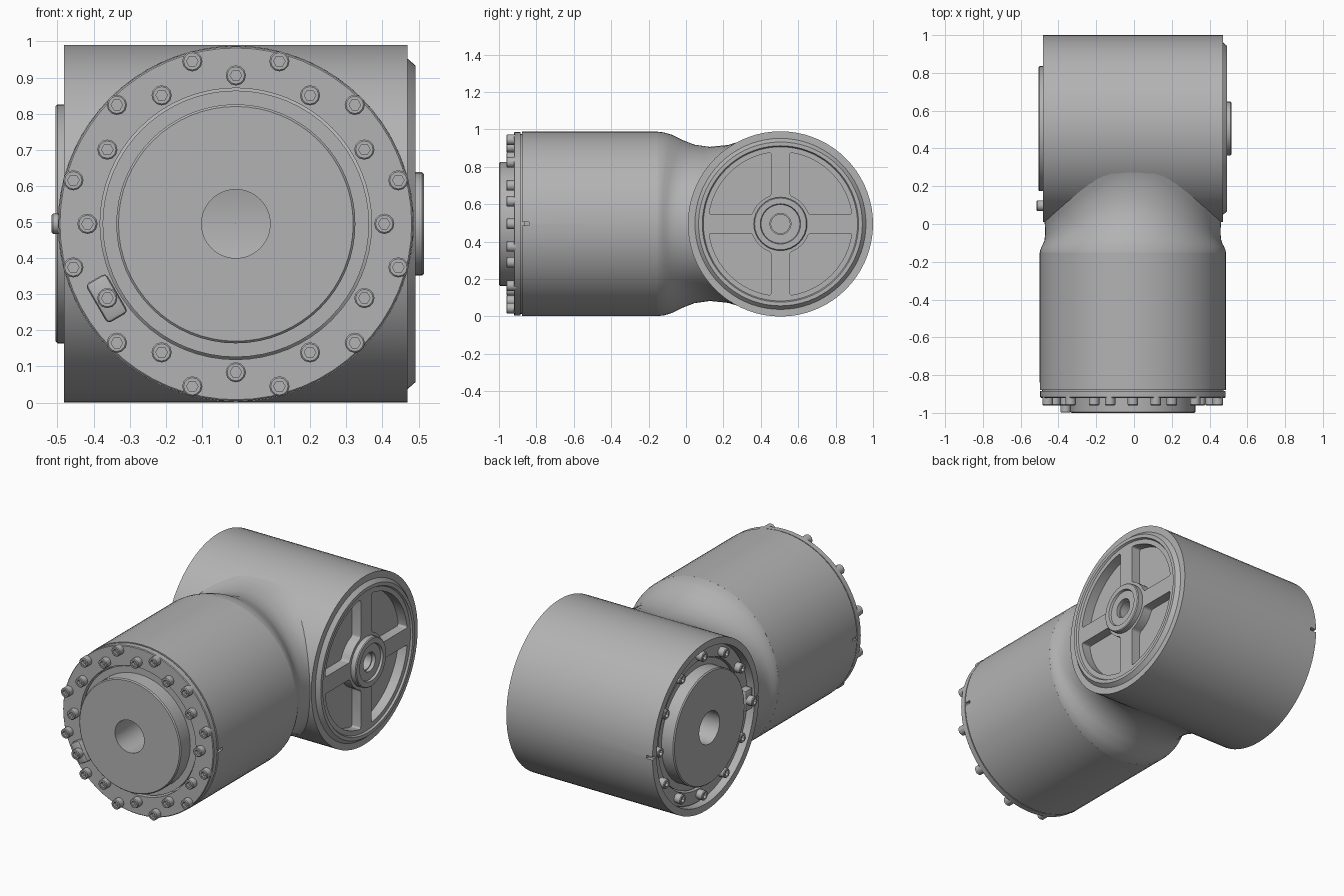
import bpy, bmesh
from math import sin, cos, asin, pi, radians, sqrt
from mathutils import Matrix, Vector

if "Cube" in bpy.data.objects:
    bpy.data.objects.remove(bpy.data.objects["Cube"], do_unlink=True)

GREY = (0.45, 0.45, 0.45, 1)
metal = bpy.data.materials.new("satin_grey_metal")
metal.use_nodes = True
metal.diffuse_color = GREY
metal.node_tree.nodes["Principled BSDF"].inputs["Base Color"].default_value = GREY

CX, CY, CZ = -0.006, 0.505, 0.495      # housing centre
R = 0.493                              # outer radius of both barrels
FRONT = Matrix.Translation((CX, 0, CZ)) @ Matrix.Rotation(pi / 2, 4, 'X')
LEFT = Matrix.Translation((CX, CY, CZ)) @ Matrix.Rotation(pi / 2, 4, 'Y')
RIGHT = Matrix.Translation((CX, CY, CZ)) @ Matrix.Rotation(-pi / 2, 4, 'Y')


def shift(x, y, z):
    return Matrix.Translation((x, y, z))


def lathe(bm, profile, matrix, seg=64, closed=True, hex_below=0):
    """Turn (radius, height) points round local z; open profiles get an end cap."""
    rings = []
    for r, h in profile:
        ring = []
        for i in range(seg):
            k = cos(pi / 6) if r < hex_below and i % 2 else 1
            a = 2 * pi * i / seg
            ring.append(bm.verts.new(matrix @ Vector((r * k * cos(a), r * k * sin(a), h))))
        rings.append(ring)
    pairs = list(zip(rings, rings[1:]))
    if closed:
        pairs.append((rings[-1], rings[0]))
    for a, b in pairs:
        for i in range(seg):
            j = (i + 1) % seg
            bm.faces.new((a[i], a[j], b[j], b[i]))
    if not closed:
        bm.faces.new(rings[-1])


def box(bm, size, matrix, bevel=0):
    made = bmesh.ops.create_cube(bm, size=1, matrix=matrix @ Matrix.Diagonal((*size, 1)))
    if bevel:
        edges = list({e for v in made["verts"] for e in v.link_edges})
        bmesh.ops.bevel(bm, geom=edges, offset=bevel, segments=2, affect='EDGES', profile=0.5)


def make(name, bm, cutter=None):
    """Turn a bmesh into an object, subtract an optional cutter, then shade it."""
    parts = []
    for b, label in ((bm, name), (cutter, "cutter")):
        if b:
            bmesh.ops.recalc_face_normals(b, faces=b.faces)
            mesh = bpy.data.meshes.new(label)
            b.to_mesh(mesh)
            b.free()
            parts.append(bpy.data.objects.new(label, mesh))
            bpy.context.collection.objects.link(parts[-1])
    obj = parts[0]
    if cutter:
        parts[1].hide_render = True
        mod = obj.modifiers.new("cut", 'BOOLEAN')
        mod.operation, mod.solver, mod.object = 'DIFFERENCE', 'EXACT', parts[1]
        graph = bpy.context.evaluated_depsgraph_get()
        result = bpy.data.meshes.new_from_object(obj.evaluated_get(graph))
        obj.modifiers.clear()
        obj.data = result
        result.name = name
        bpy.data.objects.remove(parts[1], do_unlink=True)
    obj.data.materials.clear()
    obj.data.materials.append(metal)
    bpy.ops.object.select_all(action='DESELECT')
    obj.select_set(True)
    bpy.context.view_layer.objects.active = obj
    bpy.ops.object.shade_smooth_by_angle(angle=radians(32))
    return obj


# Front barrel with a small alignment slot on each side
bm, cut = bmesh.new(), bmesh.new()
lathe(bm, [(R, 0.15), (R, 0.878), (0.46, 0.878), (0.46, 0.15)], FRONT)
for s in (-1, 1):
    box(cut, (0.05, 0.08, 0.018), shift(CX + s * R, -0.88, CZ))
make("front_barrel", bm, cut)

# Cross housing: hollow, open to the front barrel, slotted at its right rim
bm, cut = bmesh.new(), bmesh.new()
lathe(bm, [(R + 0.002, -0.476), (R + 0.002, 0.476), (0.455, 0.476), (0.455, -0.476)], RIGHT, 72)
lathe(cut, [(0.36, 0.3), (0.36, -0.5), (0.001, -0.5), (0.001, 0.3)], FRONT)
for s in (-1, 1):
    box(cut, (0.08, 0.04, 0.018), shift(CX - 0.476, CY + s * R, CZ))
make("cross_housing", bm, cut)

# Waisted neck: waist is deepest at top and bottom, shallow at the sides
deep = [0, 0.004, 0.017, 0.046, 0.069, 0.081, 0.071, 0.053, 0.03]
flat = [0, 0.002, 0.008, 0.018, 0.025, 0.028, 0.028, 0.027, 0.025]
steps = [0, 0.07, 0.16, 0.28, 0.4, 0.57, 0.77, 0.89, 1]
bm = bmesh.new()
grid = []
for i in range(72):
    a = 2 * pi * i / 72
    w = sin(a) ** 2
    end_r = R - flat[-1] + (flat[-1] - deep[-1]) * w
    end_y = CY + 0.002 - sqrt(R ** 2 - (end_r * sin(a)) ** 2)
    column = []
    for t, d, f in zip(steps, deep, flat):
        r = R - (f + (d - f) * w)
        y = -0.152 + (end_y + 0.152) * t
        column.append(bm.verts.new((CX + r * cos(a), y, CZ + r * sin(a))))
    grid.append(column)
for i, col in enumerate(grid):
    nxt = grid[(i + 1) % len(grid)]
    for j in range(len(steps) - 1):
        bm.faces.new((col[j], nxt[j], nxt[j + 1], col[j + 1]))
make("neck", bm)


def bolt(bm, matrix, r=0.028, h=0.04):
    """Cap screw with a hexagonal socket."""
    lathe(bm, [(r, -0.01), (r, h - 0.004), (r - 0.004, h), (0.016, h), (0.016, h - 0.022)],
          matrix, 12, False, 0.018)


def output_unit(side, frame, flange_r, hub_h, rows, clip_angle):
    """Flange, drive hub, screws and clip, facing along the frame's z."""
    bm = bmesh.new()
    lathe(bm, [(0.376, 0), (flange_r - 0.004, 0), (flange_r, -0.004), (flange_r, -0.035),
               (flange_r - 0.01, -0.035), (flange_r - 0.01, -0.06), (0.376, -0.06)], frame)
    make(side + "_flange", bm)

    bm = bmesh.new()
    lathe(bm, [(0.095, -0.25), (0.095, hub_h), (0.325, hub_h), (0.331, hub_h - 0.006),
               (0.331, -0.012), (0.369, -0.012), (0.369, -0.06), (0.3, -0.25)], frame)
    make(side + "_drive_hub", bm)

    bm = bmesh.new()
    for radius, offset in rows:
        for i in range(12):
            a = radians(offset + 30 * i)
            lift = 0.038 if (offset + 30 * i) == clip_angle else 0
            bolt(bm, frame @ shift(radius * cos(a), radius * sin(a), lift))
    make(side + "_screws", bm)

    bm = bmesh.new()
    spin = Matrix.Rotation(radians(clip_angle), 4, 'Z')
    box(bm, (0.066, 0.125, 0.06), frame @ spin @ shift(rows[0][0] + 0.002, 0, 0.012), 0.012)
    make(side + "_clip", bm)


output_unit("front", FRONT @ shift(0, 0, 0.92), 0.491, 0.08, [(0.411, 0), (0.466, 15)], 210)
output_unit("right", RIGHT @ shift(0, 0, 0.432), 0.454, 0.068, [(0.408, 0)], 270)

# Left cover with four rounded pockets between its spokes
bm, cut = bmesh.new(), bmesh.new()
lathe(bm, [(0.05, 0.4), (0.459, 0.4), (0.459, 0.474), (0.438, 0.498), (0.418, 0.498),
           (0.412, 0.487), (0.05, 0.487)], LEFT, 72)
for q in range(4):
    points = []
    for radius, flip in ((0.16, False), (0.385, True)):
        lo = asin(0.05 / radius)
        arc = [lo + (pi / 2 - 2 * lo) * i / 12 for i in range(13)]
        points += [(radius * cos(a), radius * sin(a)) for a in (arc[::-1] if flip else arc)]
    turn = LEFT @ Matrix.Rotation(q * pi / 2, 4, 'Z')
    verts = [cut.verts.new(turn @ Vector((x, y, 0.43))) for x, y in points]
    face = cut.faces.new(verts)
    up = bmesh.ops.extrude_face_region(cut, geom=[face])["geom"]
    bmesh.ops.translate(cut, vec=(0.12, 0, 0), verts=[g for g in up if isinstance(g, bmesh.types.BMVert)])
    corners = [verts[i] for i in (0, 12, 13, 25)]
    walls = [e for v in corners for e in v.link_edges
             if abs((e.verts[0].co - e.verts[1].co).x) > 0.1]
    bmesh.ops.bevel(cut, geom=walls, offset=0.022, segments=4, affect='EDGES',
                    profile=0.5, clamp_overlap=True)
make("left_spoked_cover", bm, cut)

# Raised boss at the cover's centre
bm = bmesh.new()
lathe(bm, [(0.143, 0.42), (0.143, 0.516), (0.138, 0.521), (0.108, 0.521), (0.104, 0.508),
           (0.056, 0.508), (0.056, 0.42)], LEFT, 32, False)
make("left_boss", bm)
